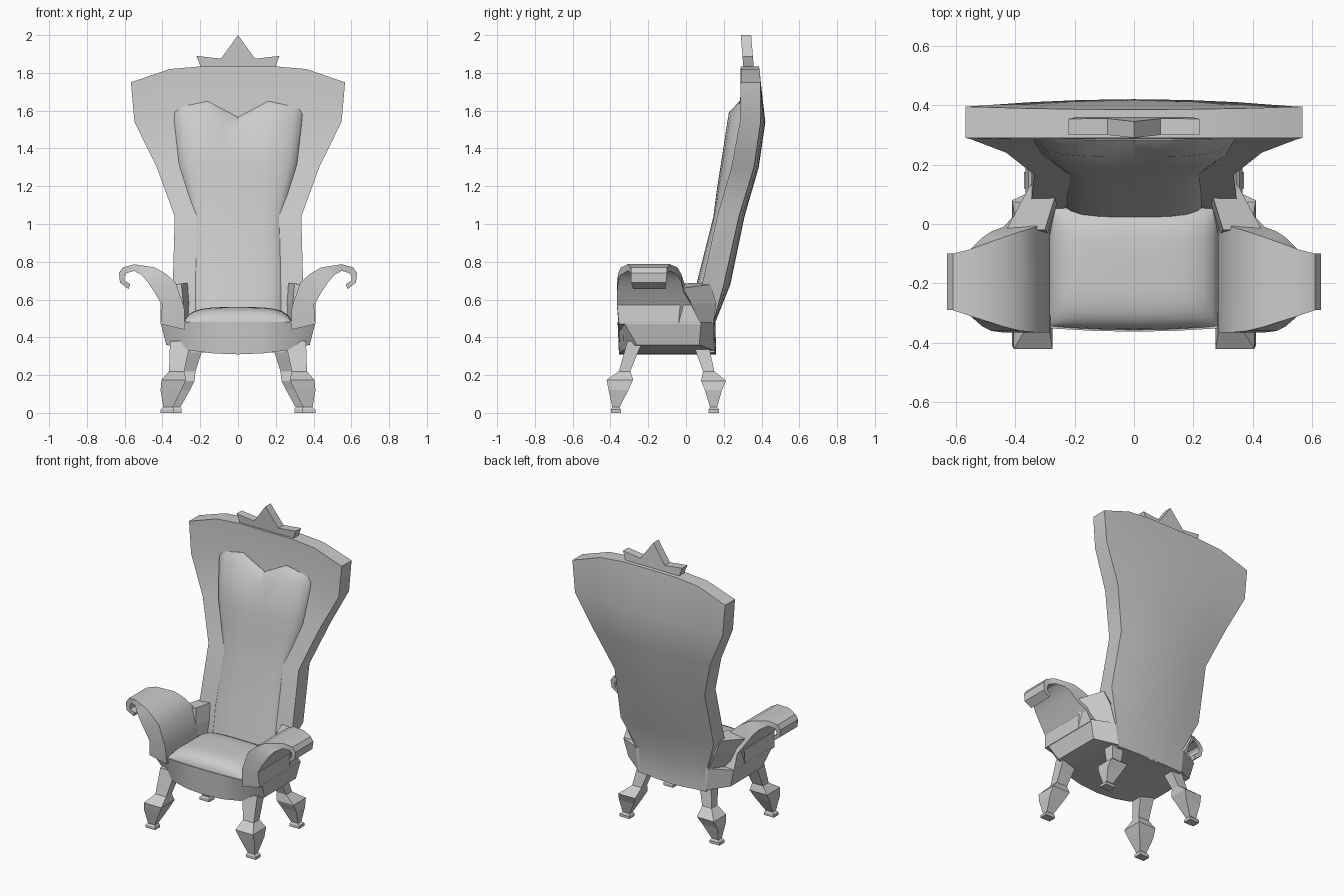
import bpy, bmesh, math

if "Cube" in bpy.data.objects:
    bpy.data.objects.remove(bpy.data.objects["Cube"])


def loft(name, rings, angle=None, mirror=False):
    """Skin equal-sized rings (front points left to right, then back points right to left)."""
    bm = bmesh.new()
    n = len(rings[0])
    vs = [[bm.verts.new(p) for p in r] for r in rings]
    for a, b in zip(vs, vs[1:]):
        for i in range(n):
            j = (i + 1) % n
            bm.faces.new((a[i], a[j], b[j], b[i]))
    for r in (vs[0], vs[-1]):
        for i in range(n // 2 - 1):
            bm.faces.new((r[i], r[i + 1], r[n - 2 - i], r[n - 1 - i]))
    return finish(name, bm, angle, mirror)


def finish(name, bm, angle=None, mirror=False):
    bmesh.ops.recalc_face_normals(bm, faces=bm.faces[:])
    me = bpy.data.meshes.new(name)
    bm.to_mesh(me)
    bm.free()
    ob = bpy.data.objects.new(name, me)
    bpy.context.collection.objects.link(ob)
    if angle:
        bpy.ops.object.select_all(action='DESELECT')
        ob.select_set(True)
        bpy.context.view_layer.objects.active = ob
        bpy.ops.object.shade_smooth_by_angle(angle=math.radians(angle))
    if mirror:
        ob.modifiers.new("mirror", 'MIRROR')
    return ob


def interp(x, pts):
    for (a, fa), (b, fb) in zip(pts, pts[1:]):
        if x <= b:
            return fa + (fb - fa) * (x - a) / (b - a)
    return pts[-1][1]


# Flared backrest frame: z, half width, front y, back y at edge, back y at centre
us = [-1, -.64, -.336, 0, .336, .64, 1]
drop = [(0, 0), (.336, 0), (.64, .015), (1, .085)]
rows = [(.32, .25, .05, .15, .16), (.48, .26, .05, .145, .155),
        (.68, .345, .085, .20, .235), (1.04, .335, .165, .28, .31),
        (1.30, .43, .24, .36, .385), (1.54, .548, .285, .395, .42),
        (1.835, .567, .29, .395, .385)]
rings = []
for z, w, yf, ye, yc in rows:
    def height(u):
        return z - (interp(abs(u), drop) if z > 1.8 else 0)
    rings.append([(u * w, yf, height(u)) for u in us] +
                 [(u * w, ye + (yc - ye) * (1 - u * u), height(u)) for u in us[::-1]])
loft("backrest_frame", rings, 25)

# Padded back with a notched top: z, half width, front y, back y, notch amount
us = [-1, -.96, -.85, -.7, -.46, -.22, 0, .22, .46, .7, .85, .96, 1]
notch = [(0, -.045), (.46, .04), (1, 0)]
rows = [(.50, .25, .015, .10, 0), (.68, .25, .055, .12, 0), (1.04, .24, .145, .19, 0),
        (1.18, .28, .163, .23, 0), (1.32, .32, .185, .26, 0),
        (1.55, .345, .225, .30, 1), (1.61, .35, .283, .30, 1)]
rings = []
for z, w, yf, yb, k in rows:
    def height(u):
        return z + k * interp(abs(u), notch)
    rings.append([(u * w, yb - (yb - yf) * math.sqrt(1 - u ** 4), height(u)) for u in us] +
                 [(u * w, yb + .02, height(u)) for u in us[::-1]])
loft("back_pad", rings, 40)

# Pointed crest
half = [(.19, 1.81), (.22, 1.89), (.09, 1.875)]
outline = half + [(0, 2.0)] + [(-x, z) for x, z in half[::-1]]
bm = bmesh.new()


def lean(z):
    return -.012 * (z - 1.85) / .15


f = bm.faces.new([bm.verts.new((x, .302 + lean(z), z)) for x, z in outline])
new = bmesh.ops.extrude_face_region(bm, geom=[f])
bmesh.ops.translate(bm, vec=(0, .055, 0),
                    verts=[g for g in new['geom'] if isinstance(g, bmesh.types.BMVert)])
finish("crest", bm)

# Seat base: right half of each ring, front centre to side and on to the back centre
bottom = [(0, -.355, .31), (.13, -.35, .315), (.25, -.335, .33), (.38, -.26, .36),
          (.38, .07, .36), (.25, .15, .33), (.13, .155, .315), (0, .16, .31)]
top = [(0, -.362, .48), (.13, -.36, .48), (.27, -.352, .48), (.41, -.33, .48),
       (.41, .08, .48), (.27, .145, .48), (.13, .15, .48), (0, .15, .48)]


def full_ring(h):
    return ([(-x, y, z) for x, y, z in h[3:0:-1]] + h[:7 - 3] +
            h[4:] + [(-x, y, z) for x, y, z in h[6:3:-1]])


loft("seat_base", [full_ring(bottom), full_ring(top)], 25)

# Domed seat cushion
bm = bmesh.new()
n = 16
bmesh.ops.create_grid(bm, x_segments=n, y_segments=n, size=1)
for v in bm.verts:
    u, w = math.sin(v.co.x * math.pi / 2), math.sin(v.co.y * math.pi / 2)
    z = .475 + .085 * math.sqrt(max(0, (1 - u ** 4) * (1 - w ** 4)))
    y = -.142 + .203 * w - (.012 * (1 - u * u) if w < 0 else 0)
    v.co = (u * .285, y, z)
finish("seat_cushion", bm, 50)

# Scrolled arms: inner x z, outer x z, front y, back y
arm = [(.28, .44, .41, .47, -.355, .08), (.285, .56, .402, .57, -.365, .03),
       (.33, .69, .44, .635, -.365, -.01), (.38, .735, .48, .695, -.36, -.025),
       (.44, .77, .51, .73, -.345, -.045), (.55, .787, .55, .752, -.31, -.085),
       (.61, .77, .59, .74, -.29, -.10), (.63, .74, .60, .725, -.29, -.10),
       (.625, .69, .60, .70, -.29, -.105), (.58, .655, .57, .68, -.28, -.11)]
loft("arm", [[(a, y0, b), (c, y0, d), (c, y1, d), (a, y1, b)]
             for a, b, c, d, y0, y1 in arm], 30, True)

# Low wall joining each arm to the backrest
loft("arm_rear_wall", [
    [(.28, -.04, .45), (.41, -.04, .47), (.27, .145, .47), (.25, .10, .45)],
    [(.29, -.03, .58), (.41, -.03, .58), (.32, .16, .58), (.25, .10, .58)],
    [(.30, -.02, .685), (.43, -.02, .66), (.35, .13, .68), (.26, .11, .69)]], None, True)


# Carved legs: x range, y range, z
def leg(name, sections):
    loft(name, [[(a, c, z), (b, c, z), (b, d, z), (a, d, z)]
                for a, b, c, d, z in sections], None, True)


leg("front_leg", [(.25, .36, -.31, -.23, .38), (.285, .365, -.355, -.295, .22),
                  (.275, .405, -.42, -.28, .175), (.30, .41, -.41, -.305, .12),
                  (.345, .395, -.39, -.352, .03), (.338, .41, -.397, -.345, .018),
                  (.338, .41, -.397, -.345, 0)])
leg("rear_leg", [(.18, .27, .04, .12, .36), (.225, .295, .09, .15, .22),
                 (.23, .355, .08, .212, .17), (.255, .365, .10, .19, .12),
                 (.305, .355, .127, .165, .03), (.298, .37, .12, .175, .018),
                 (.298, .37, .12, .175, 0)])
